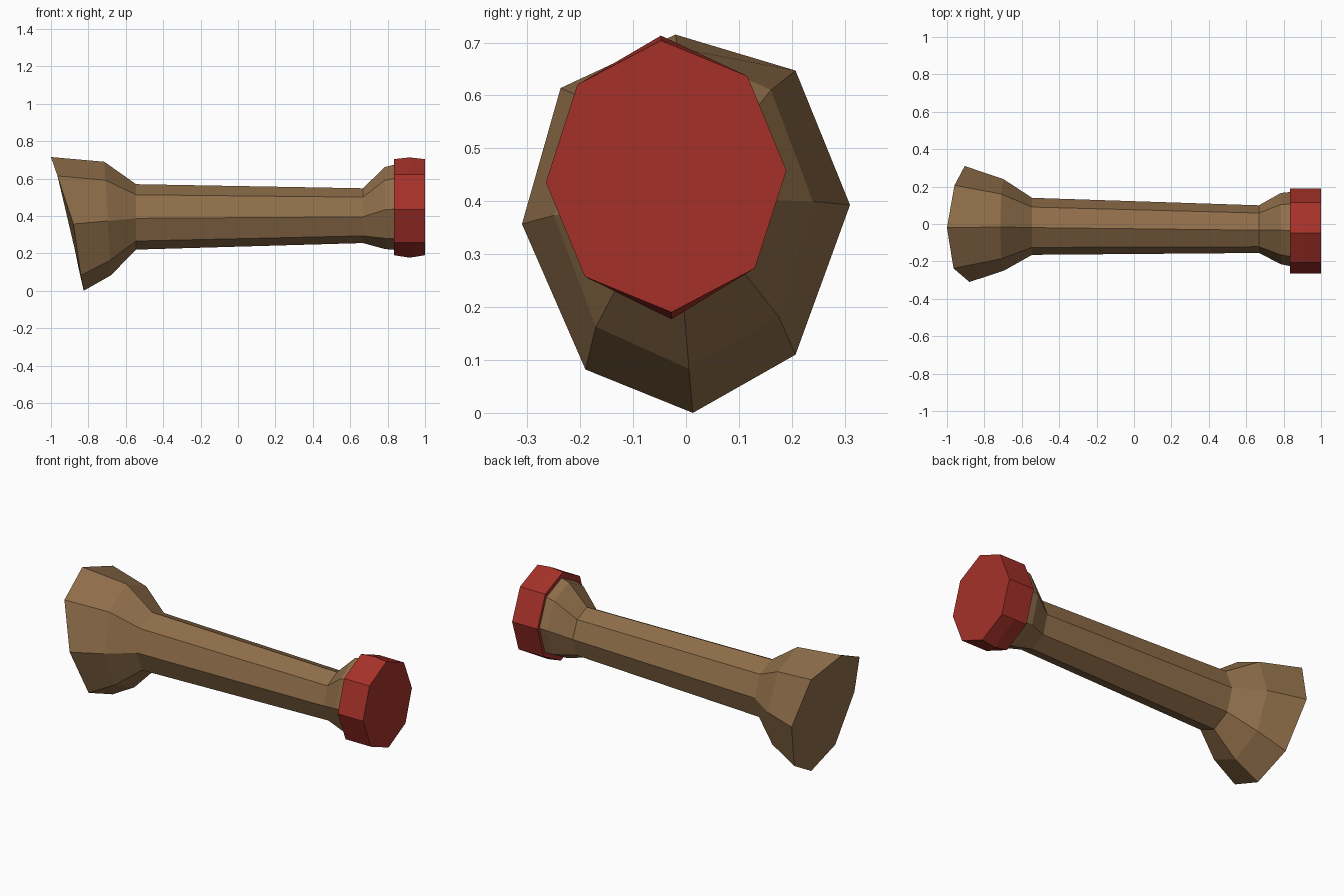
import bpy, bmesh, math

if "Cube" in bpy.data.objects:
    bpy.data.objects.remove(bpy.data.objects["Cube"])

SIDES = 8
TWIST = math.radians(2.5)


def material(name, color):
    m = bpy.data.materials.new(name)
    m.diffuse_color = (*color, 1)
    m.use_nodes = True
    m.node_tree.nodes["Principled BSDF"].inputs["Base Color"].default_value = m.diffuse_color
    return m


def ring(x, y0, y1, z0, z1, tilt=0.0):
    """Octagonal ring filling a y/z box; tilt leans the top towards -x."""
    pts = []
    for k in range(SIDES):
        a = TWIST + k * 2 * math.pi / SIDES
        pts.append((x - tilt * math.sin(a),
                    (y0 + y1) / 2 + (y1 - y0) / 2 * math.cos(a),
                    (z0 + z1) / 2 + (z1 - z0) / 2 * math.sin(a)))
    return pts


def loft(name, rings, mat):
    bm = bmesh.new()
    loops = [[bm.verts.new(p) for p in r] for r in rings]
    for a, b in zip(loops, loops[1:]):
        for k in range(SIDES):
            n = (k + 1) % SIDES
            bm.faces.new((a[k], a[n], b[n], b[k]))
    bm.faces.new(loops[0])
    bm.faces.new(loops[-1])
    bmesh.ops.recalc_face_normals(bm, faces=bm.faces)
    me = bpy.data.meshes.new(name)
    bm.to_mesh(me)
    bm.free()
    me.materials.append(mat)
    ob = bpy.data.objects.new(name, me)
    bpy.context.collection.objects.link(ob)
    return ob


wood = material("brown wood", (0.275, 0.156, 0.068))
red = material("red", (0.376, 0.031, 0.022))

# Wooden handle: slanted flared base, tapering grip, small flare under the cap
flare_end = [(-0.905, 0.31, 0.393), (-0.96, 0.207, 0.647), (-1.0, -0.02, 0.715),
             (-0.965, -0.237, 0.614), (-0.88, -0.31, 0.357), (-0.84, -0.19, 0.082),
             (-0.825, 0.013, 0.0), (-0.85, 0.207, 0.11)]
loft("wooden_handle", [
    flare_end,
    ring(-0.697, -0.25, 0.24, 0.083, 0.69, 0.018),
    ring(-0.545, -0.165, 0.14, 0.22, 0.57),
    ring(0.668, -0.155, 0.10, 0.255, 0.548),
    ring(0.785, -0.215, 0.166, 0.223, 0.662),
    ring(0.845, -0.227, 0.172, 0.218, 0.677),
], wood)

# Red cap: short drum, slightly ridged at its top and bottom corners
edge = dict(y0=-0.265, y1=0.19, z0=0.19, z1=0.704)
middle = ring(0.917, **edge)
for k, z in ((2, 0.713), (6, 0.177)):
    middle[k] = (middle[k][0], middle[k][1], z)
loft("red_cap", [ring(0.835, **edge), middle, ring(1.0, **edge)], red)
